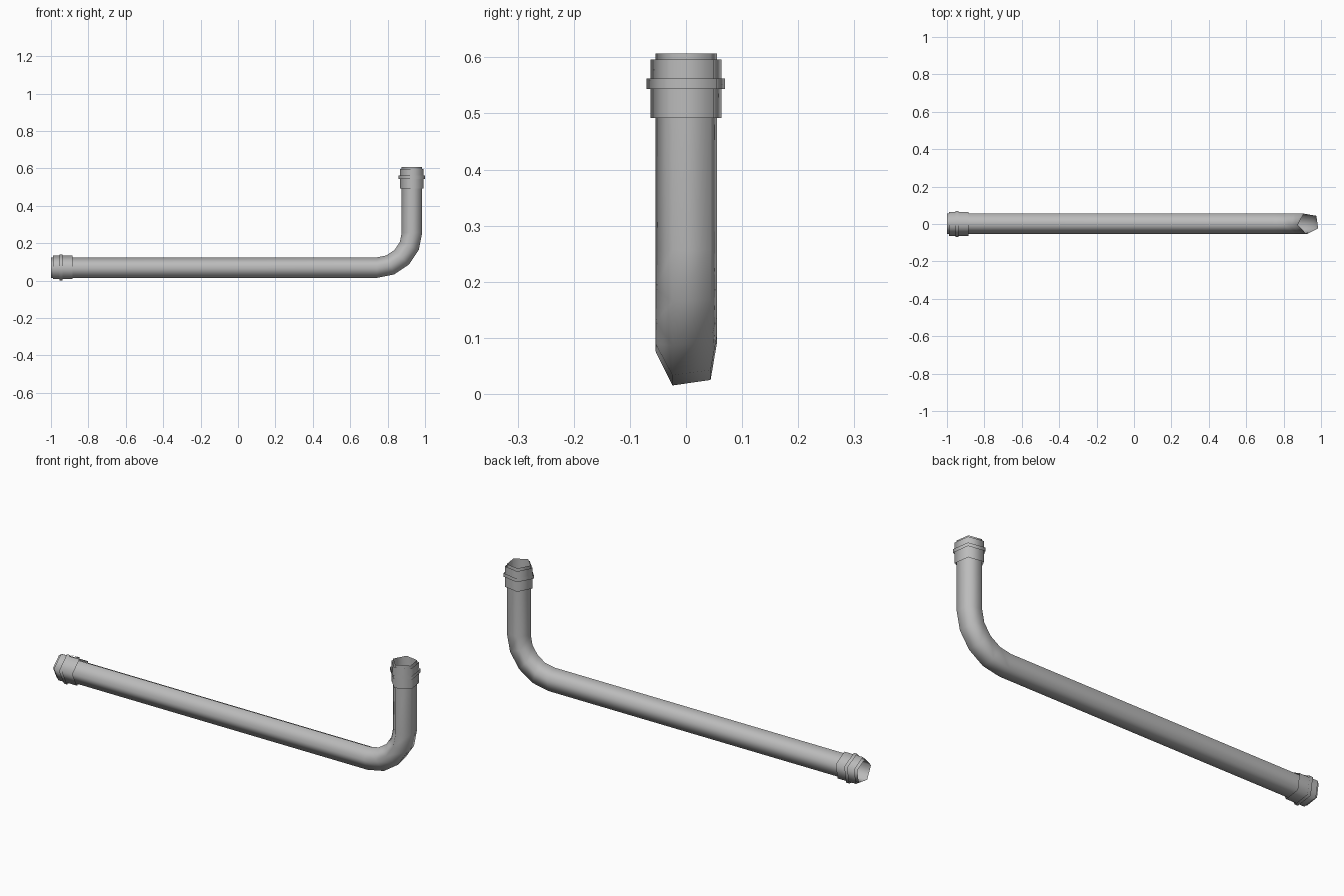
import bpy, bmesh
from math import sin, cos, pi, radians

cube = bpy.data.objects.get("Cube")
if cube:
    bpy.data.objects.remove(cube)

SIDES, TWIST = 5, radians(98.3)
Y_MID, RUN_Z, RISER_X = 0.003, 0.067, 0.933
LEFT_END, TOP_END = -1.0, 0.607
BEND, BEND_STEPS = 0.19, 4

grey = bpy.data.materials.new("pipe grey")
grey.use_nodes = True
colour = (0.5, 0.5, 0.5, 1)
grey.diffuse_color = colour
grey.node_tree.nodes["Principled BSDF"].inputs["Base Color"].default_value = colour


def sweep(name, radius, path):
    """Open five-sided tube along stations (x, z, heading) in the xz plane."""
    bm = bmesh.new()
    rings = []
    for x, z, heading in path:
        ring = []
        for i in range(SIDES):
            a = TWIST + 2 * pi * i / SIDES
            up = radius * sin(a)
            ring.append(bm.verts.new((x - up * sin(heading),
                                      Y_MID + radius * cos(a),
                                      z + up * cos(heading))))
        rings.append(ring)
    for r, s in zip(rings, rings[1:]):
        for i in range(SIDES):
            j = (i + 1) % SIDES
            bm.faces.new((r[i], r[j], s[j], s[i])).smooth = True
    bmesh.ops.recalc_face_normals(bm, faces=bm.faces)
    # Make sure the open tube faces outwards
    bm.faces.ensure_lookup_table()
    f = bm.faces[0]
    x, z, heading = path[0]
    c = f.calc_center_median()
    out = (c.y - Y_MID) * f.normal.y + (
        (c.z - z) * cos(heading) - (c.x - x) * sin(heading)) * (
        f.normal.z * cos(heading) - f.normal.x * sin(heading))
    if out < 0:
        bmesh.ops.reverse_faces(bm, faces=bm.faces)
    mesh = bpy.data.meshes.new(name)
    bm.to_mesh(mesh)
    bm.free()
    mesh.materials.append(grey)
    obj = bpy.data.objects.new(name, mesh)
    bpy.context.collection.objects.link(obj)


# Pipe: long run, rounded elbow and short riser
path = [(LEFT_END, RUN_Z, 0)]
for k in range(BEND_STEPS + 1):
    a = pi / 2 * k / BEND_STEPS
    path.append((RISER_X - BEND + BEND * sin(a), RUN_Z + BEND - BEND * cos(a), a))
path.append((RISER_X, TOP_END, pi / 2))
sweep("bent_pipe", 0.0585, path)


# Sleeve and raised band at each end, placed by distance from the pipe mouth
def run_station(d):
    return (LEFT_END + d, RUN_Z, 0)


def riser_station(d):
    return (RISER_X, TOP_END - d, pi / 2)


for end, station in (("left", run_station), ("top", riser_station)):
    for part, radius, near, far in (("sleeve", 0.067, 0.011, 0.115),
                                    ("band", 0.0745, 0.045, 0.063)):
        sweep(f"{end}_{part}", radius, [station(near), station(far)])
